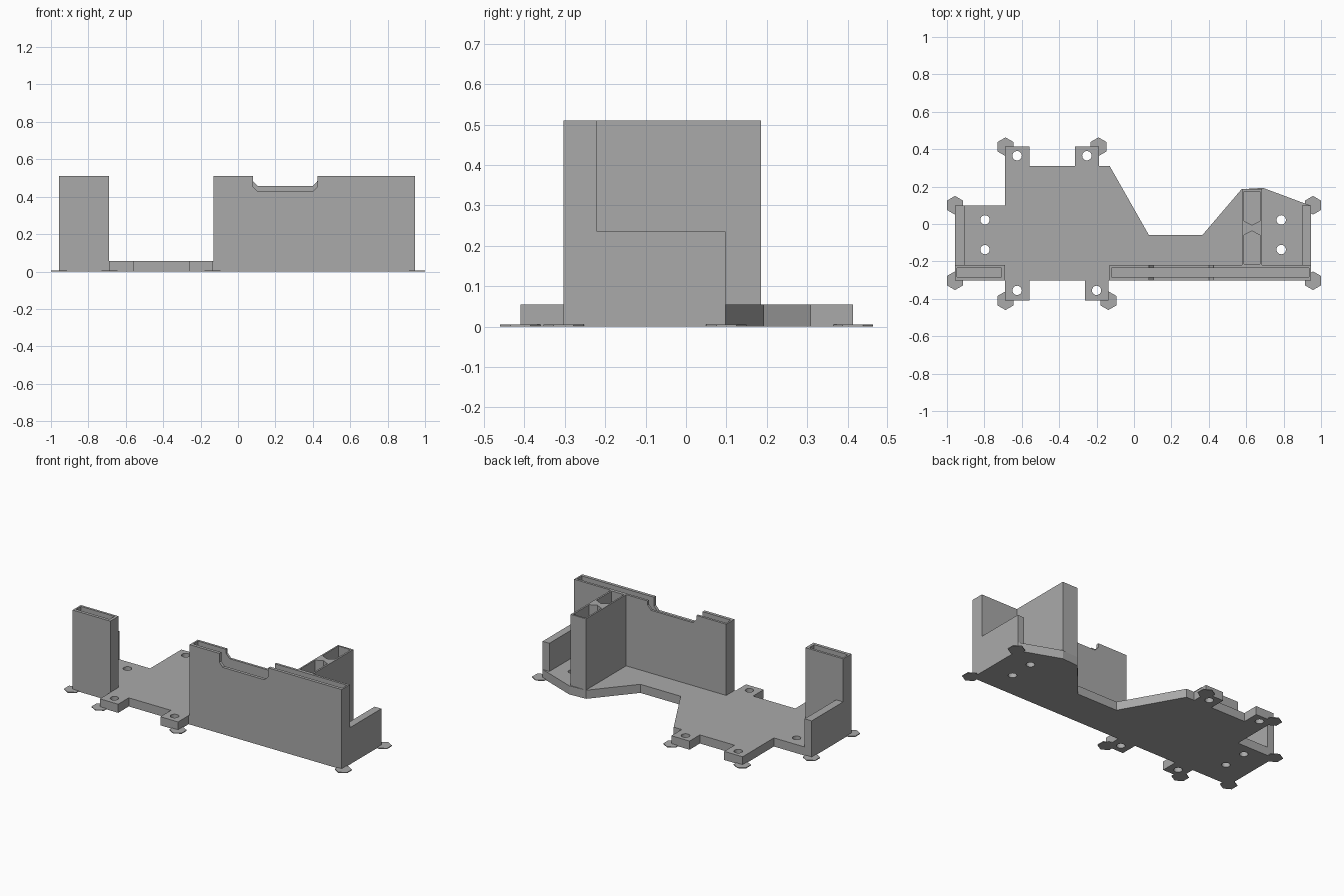
import bpy, bmesh, math

cube = bpy.data.objects.get("Cube")
if cube:
    bpy.data.objects.remove(cube, do_unlink=True)

grey = bpy.data.materials.new("plain grey")
grey.use_nodes = True
colour = (0.4, 0.4, 0.4, 1)
grey.diffuse_color = colour
grey.node_tree.nodes["Principled BSDF"].inputs["Base Color"].default_value = colour


def prism(name, outline, low, high, along_y=False):
    """Extrude a 2D outline along z, or along y for an x-z outline."""
    bm = bmesh.new()
    rings = []
    for t in (low, high):
        rings.append([bm.verts.new((a, t, b) if along_y else (a, b, t)) for a, b in outline])
    bm.faces.new(rings[0])
    bm.faces.new(rings[1])
    n = len(outline)
    for i in range(n):
        j = (i + 1) % n
        bm.faces.new((rings[0][i], rings[0][j], rings[1][j], rings[1][i]))
    bmesh.ops.recalc_face_normals(bm, faces=bm.faces)
    mesh = bpy.data.meshes.new(name)
    bm.to_mesh(mesh)
    bm.free()
    mesh.materials.append(grey)
    obj = bpy.data.objects.new(name, mesh)
    bpy.context.scene.collection.objects.link(obj)
    return obj


def rect(x0, x1, y0, y1):
    return [(x0, y0), (x1, y0), (x1, y1), (x0, y1)]


def ring(x, y, radius, sides, turn=0):
    return [(x + radius * math.cos(turn + math.tau * i / sides),
             y + radius * math.sin(turn + math.tau * i / sides)) for i in range(sides)]


def cut(obj, cutters):
    """Subtract the cutters, bake the result and delete them."""
    for c in cutters:
        c.hide_render = True
        mod = obj.modifiers.new("cut", 'BOOLEAN')
        mod.operation = 'DIFFERENCE'
        mod.solver = 'EXACT'
        mod.object = c
    bpy.context.view_layer.update()
    graph = bpy.context.evaluated_depsgraph_get()
    mesh = bpy.data.meshes.new_from_object(obj.evaluated_get(graph))
    obj.modifiers.clear()
    obj.data = mesh
    for c in cutters:
        bpy.data.objects.remove(c, do_unlink=True)


LEFT, RIGHT = 0.945, -0.957
FRONT, INNER, SIDE_END = -0.303, -0.22, 0.098
FLOOR, TOP = 0.055, 0.51

# Base plate with screw tabs and holes
outline = [
    (RIGHT, FRONT), (-0.69, FRONT), (-0.69, -0.41), (-0.56, -0.41), (-0.56, FRONT),
    (-0.262, FRONT), (-0.262, -0.41), (-0.137, -0.41), (-0.137, FRONT), (LEFT, FRONT),
    (LEFT, SIDE_END), (0.69, 0.193), (0.575, 0.186), (0.365, -0.06), (0.08, -0.06),
    (-0.13, 0.31), (-0.187, 0.31), (-0.187, 0.414), (-0.315, 0.414), (-0.315, 0.31),
    (-0.56, 0.31), (-0.56, 0.414), (-0.69, 0.414), (-0.69, SIDE_END), (RIGHT, SIDE_END)]
plate = prism("base_plate", outline, 0, FLOOR)
holes = [(-0.625, 0.365), (-0.252, 0.365), (-0.625, -0.355), (-0.2, -0.355)]
holes += [(x, y) for x in (-0.797, 0.787) for y in (0.022, -0.137)]
cut(plate, [prism("hole_cutter", ring(x, y, 0.025, 24), -0.1, 0.1) for x, y in holes])

# Hexagonal feet pads under the corners
pads = [(x, y) for x in (-0.957, 0.957) for y in (FRONT, 0.1)]
pads += [(-0.687, 0.413), (-0.19, 0.413), (-0.687, -0.41), (-0.137, -0.41)]
for i, (x, y) in enumerate(pads):
    prism(f"foot_pad_{i + 1}", ring(x, y, 0.05, 6, math.pi / 2), 0, 0.005)

# Slotted front walls
for name, x0, x1, s0, s1 in (("right_front_wall", RIGHT, -0.69, -0.946, -0.708),
                             ("left_front_wall", -0.13, LEFT, -0.119, 0.935)):
    wall = prism(name, rect(x0, x1, FRONT, INNER), FLOOR, TOP)
    cut(wall, [prism("slot_cutter", rect(s0, s1, -0.283, -0.235), 0, 1)])

# Chamfered notch in the long wall, deeper on its front skin
def notch(bottom, y0, y1):
    shoulder = bottom + 0.027
    return prism("notch_cutter", [(0.08, 0.6), (0.08, shoulder), (0.105, bottom), (0.4, bottom),
                                  (0.425, shoulder), (0.425, 0.6)], y0, y1, True)

cut(wall, [notch(0.427, -0.35, -0.26), notch(0.457, -0.26, -0.2)])

# Low side walls
for name, x0, x1 in (("right_side_wall", RIGHT, -0.907), ("left_side_wall", 0.897, LEFT)):
    prism(name, rect(x0, x1, INNER, SIDE_END), FLOOR, 0.235)

# Hollow cross rib with two pointed pockets
rib = prism("cross_rib", rect(0.577, 0.685, INNER, 0.186), FLOOR, TOP)
a, b, mid = 0.587, 0.674, 0.631
front_pocket = [(a, -0.213), (b, -0.213), (b, -0.06), (mid, -0.038), (a, -0.06)]
back_pocket = [(a, 0.175), (a, 0.016), (mid, -0.006), (b, 0.016), (b, 0.175)]
cut(rib, [prism("pocket_cutter", p, 0, 1) for p in (front_pocket, back_pocket)])
